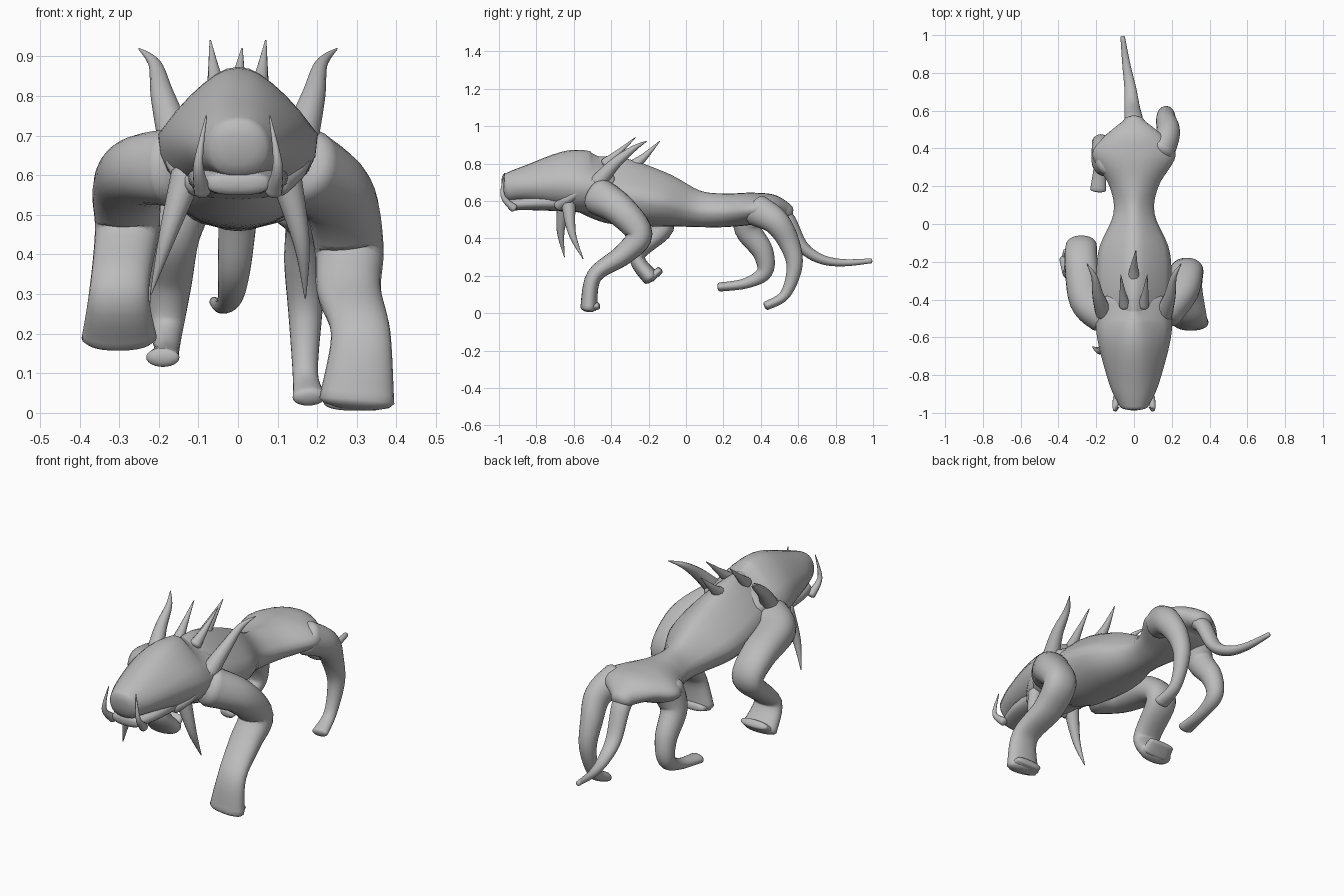
import bpy, bmesh, math
from mathutils import Vector

cube = bpy.data.objects.get("Cube")
if cube:
    bpy.data.objects.remove(cube, do_unlink=True)

shade = (0.5, 0.5, 0.5, 1)
grey = bpy.data.materials.new("clay_grey")
grey.use_nodes = True
grey.diffuse_color = shade
grey.node_tree.nodes["Principled BSDF"].inputs["Base Color"].default_value = shade


def spline(keys, steps):
    """Smooth interpolation through rows of numbers."""
    rows = []
    last = len(keys) - 1
    for i in range(last):
        before, start, end, after = (keys[max(i - 1, 0)], keys[i], keys[i + 1],
                                     keys[min(i + 2, last)])
        for s in range(steps):
            t = s / steps
            row = []
            for p, q, r, u in zip(before, start, end, after):
                slope_in, slope_out = (r - p) / 2, (u - q) / 2
                ease = t * t * (3 - 2 * t)
                row.append(q + (r - q) * ease + slope_in * t * (1 - t) ** 2
                           - slope_out * t * t * (1 - t))
            rows.append(row)
    rows.append(list(keys[last]))
    return rows


def loft(name, keys, sides=24, steps=6, tip=0.5, power=1.0, ridge=(0, 0)):
    """Skin a tube; each key is x, y, z, half width, half depth."""
    rows = spline(keys, steps)
    points = [Vector(row[:3]) for row in rows]
    final = len(points) - 1
    rings = []
    for i, (point, row) in enumerate(zip(points, rows)):
        along = (points[min(i + 1, final)] - points[max(i - 1, 0)]).normalized()
        crest = ridge[0] + (ridge[1] - ridge[0]) * i / final
        rings.append((point, along, row[3], row[4], crest))

    def cap(ring, sign):
        """Shrinking rings that round off an end."""
        point, along, width, depth, crest = ring
        reach = along * min(width, depth) * tip * sign
        for angle in (0.5, 1, 1.3, 1.5):
            shrink = math.cos(angle)
            yield (point + reach * math.sin(angle), along, width * shrink, depth * shrink, crest)

    rings = list(cap(rings[0], -1))[::-1] + rings + list(cap(rings[-1], 1))
    bm = bmesh.new()
    loops = []
    for point, along, width, depth, crest in rings:
        across = (Vector((1, 0, 0)) - along * along.x).normalized()
        up = across.cross(along)
        loop = []
        for j in range(sides):
            angle = math.tau * j / sides
            c, s = (math.copysign(abs(f) ** power, f) for f in (math.cos(angle), math.sin(angle)))
            side = across * width * c * (1 - crest * max(s, 0))
            loop.append(bm.verts.new(point + side + up * depth * s))
        loops.append(loop)
    for a, b in zip(loops, loops[1:]):
        for j in range(sides):
            n = (j + 1) % sides
            bm.faces.new((a[j], a[n], b[n], b[j]))
    bm.faces.new(loops[0])
    bm.faces.new(loops[-1])
    bmesh.ops.recalc_face_normals(bm, faces=bm.faces)
    for face in bm.faces:
        face.smooth = True
    mesh = bpy.data.meshes.new(name)
    bm.to_mesh(mesh)
    bm.free()
    mesh.materials.append(grey)
    bpy.context.collection.objects.link(bpy.data.objects.new(name, mesh))


def trunk(name, keys, **options):
    """Centred mass; each key is y, z, half width, half depth."""
    loft(name, [(0, *key) for key in keys], **options)


def limb(name, path, start, end, foot=(), **options):
    """Tube tapering from start to end size, then flaring into any foot keys."""
    keys = []
    for i, point in enumerate(path):
        t = i / (len(path) - 1)
        keys.append((*point, *(a + (b - a) * t for a, b in zip(start, end))))
    loft(name, keys + list(foot), **options)


def spike(name, path, radius, point=0.002):
    limb(name, path, (radius, radius), (point, point), sides=12)


def spike_pair(name, path, radius, point=0.002):
    for side, sign in (("left", 1), ("right", -1)):
        spike(name + "_" + side, [(sign * x, y, z) for x, y, z in path], radius, point)


def front_leg(side, path, sole, toe):
    """Heavy foreleg flaring into a broad paw with a curled toe pad."""
    limb("front_leg_" + side, path, (.1, .1), (.075, .042),
         foot=[(*sole, .095, .045)], power=.9)
    limb("front_toes_" + side, [sole, toe], (.085, .025), (.075, .02), power=.8)


def back_leg(side, path, foot):
    """Slim hind leg ending in a small flat foot."""
    limb("back_leg_" + side, path, (.075, .085), (.032, .028), foot=[(*foot, .042, .024)])


# Body: torso, ridged skull with blunt snout, lower jaw
trunk("torso", [(-.6, .69, .13, .13), (-.4, .66, .19, .18), (-.15, .61, .19, .15),
                (.05, .56, .11, .1), (.2, .55, .13, .09), (.36, .56, .22, .085),
                (.46, .57, .16, .065), (.54, .54, .06, .045)], tip=.7, ridge=(.7, 0))
trunk("head", [(-.96, .67, .08, .075), (-.85, .69, .13, .1), (-.63, .71, .19, .16),
               (-.5, .7, .2, .16), (-.4, .72, .17, .11)], tip=.3, power=.85, ridge=(.1, .9))
trunk("jaw", [(-.94, .58, .08, .03), (-.8, .59, .12, .04), (-.56, .6, .13, .06)], power=.8)

# Tail
limb("tail", [(0, .45, .57), (0, .54, .51), (-.01, .62, .36), (-.02, .72, .29),
              (-.04, .84, .27), (-.06, .99, .28)], (.06, .045), (.012, .013))

# Forelegs: left planted, right lifted
front_leg("left", [(.16, -.46, .62), (.25, -.35, .55), (.28, -.25, .42), (.28, -.34, .31),
                   (.31, -.49, .2)], (.3, -.52, .03), (.3, -.47, .04))
front_leg("right", [(-.16, -.48, .62), (-.25, -.4, .61), (-.28, -.2, .56), (-.28, -.12, .46),
                    (-.3, -.26, .31)], (-.3, -.19, .19), (-.3, -.14, .23))

# Hind legs: left trailing, right stepping forward
back_leg("left", [(.14, .38, .55), (.18, .48, .49), (.17, .55, .38), (.17, .58, .25),
                  (.17, .53, .1)], (.18, .43, .04))
back_leg("right", [(-.13, .34, .55), (-.16, .33, .45), (-.17, .41, .33), (-.18, .42, .22),
                   (-.18, .32, .16)], (-.19, .18, .14))

# Horns and nape spines
spike_pair("horn", [(.16, -.47, .7), (.19, -.38, .8), (.21, -.28, .88), (.25, -.21, .92)], .045)
spike_pair("spine", [(.05, -.43, .8), (.06, -.36, .86), (.07, -.27, .94)], .03)
spike("spine_middle", [(0, -.32, .76), (0, -.23, .83), (.01, -.14, .92)], .04)

# Barbels swinging from the jaw corners
spike("barbel_left", [(.12, -.63, .6), (.16, -.61, .43), (.17, -.55, .29)], .04)
spike("barbel_right", [(-.13, -.65, .6), (-.18, -.67, .44), (-.22, -.65, .3)], .04)

# Tusks and cheek folds
spike_pair("tusk", [(.09, -.92, .56), (.1, -.98, .63), (.08, -.97, .75)], .022)
spike_pair("cheek_fold", [(.1, -.68, .58), (.16, -.6, .63), (.19, -.46, .73)], .035, .01)
